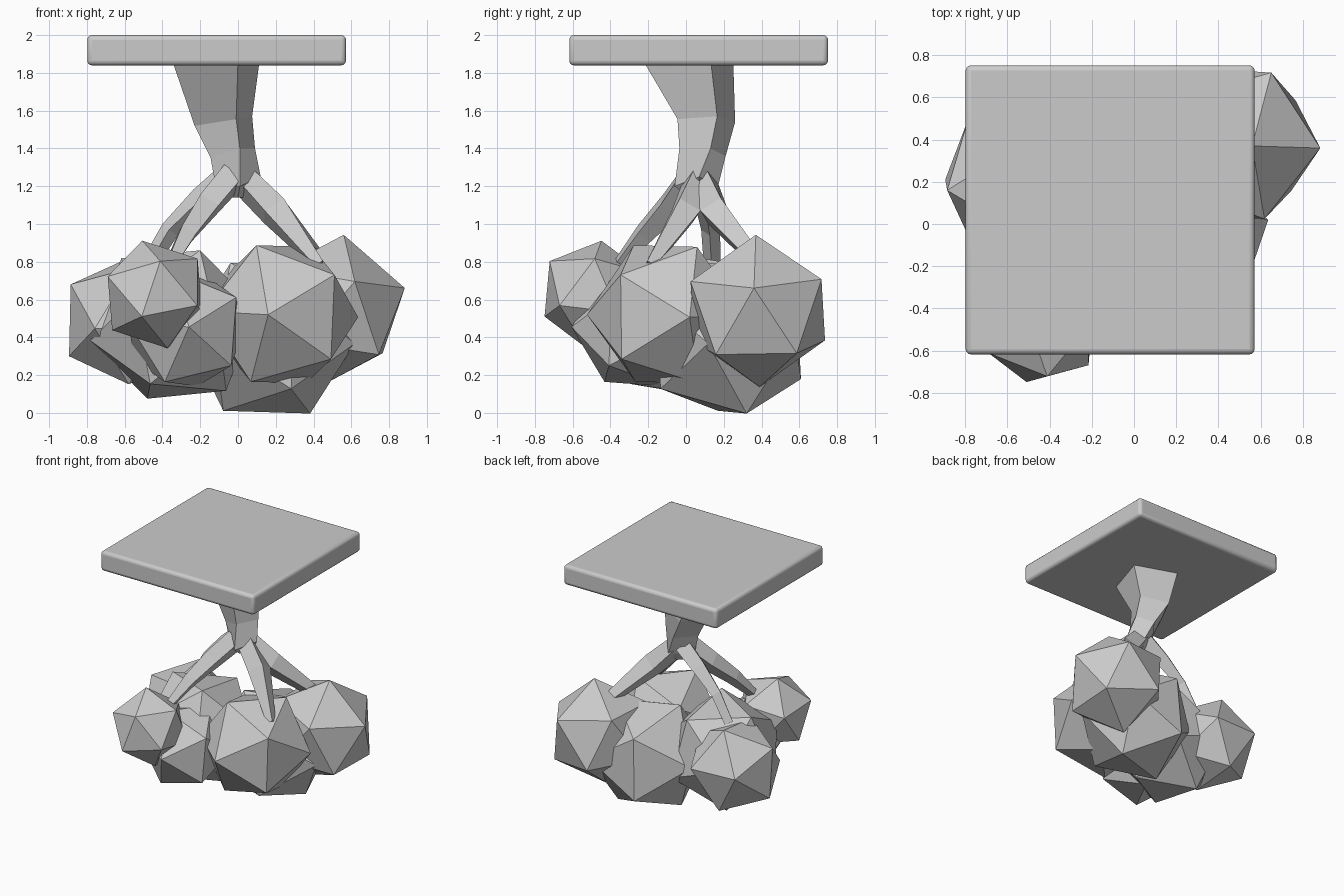
import bpy, bmesh
from mathutils import Vector, Matrix

if "Cube" in bpy.data.objects:
    bpy.data.objects.remove(bpy.data.objects["Cube"])


def finish(bm, name):
    bmesh.ops.recalc_face_normals(bm, faces=bm.faces)
    me = bpy.data.meshes.new(name)
    bm.to_mesh(me)
    bm.free()
    ob = bpy.data.objects.new(name, me)
    bpy.context.collection.objects.link(ob)
    return ob


def loft(bm, rings):
    """Skin a list of equal-length point rings and cap both ends."""
    rows = [[bm.verts.new(p) for p in ring] for ring in rings]
    n = len(rows[0])
    for a, b in zip(rows, rows[1:]):
        for i in range(n):
            j = (i + 1) % n
            bm.faces.new((a[i], a[j], b[j], b[i]))
    bm.faces.new(rows[0])
    bm.faces.new(rows[-1])


def frame(p, n):
    """Rotation whose z points along p and whose x leans towards n."""
    z = p.normalized()
    x = (n - z * n.dot(z)).normalized()
    return Matrix((x, z.cross(x), z)).transposed()


def ball(name, centre, radius, vert_a, vert_b):
    """Icosahedron turned so two neighbouring corners face vert_a and vert_b."""
    c = Vector(centre)
    bm = bmesh.new()
    bmesh.ops.create_icosphere(bm, subdivisions=1, radius=radius)
    top = max(bm.verts, key=lambda v: v.co.z)
    near = top.link_edges[0].other_vert(top)
    rot = frame(Vector(vert_a) - c, Vector(vert_b) - c) @ frame(top.co, near.co).transposed()
    bmesh.ops.transform(bm, matrix=Matrix.Translation(c) @ rot.to_4x4(), verts=bm.verts)
    return finish(bm, name)


def branch(name, path):
    """Four-sided tapering limb; path holds (x, y, z, radius)."""
    pts = [Vector(p[:3]) for p in path]
    rings = []
    for i, p in enumerate(pts):
        d = (pts[min(i + 1, len(pts) - 1)] - pts[max(i - 1, 0)]).normalized()
        m = frame(d, Vector((0, 0, 1)))
        r = path[i][3]
        rings.append([p + m @ Vector((a * r, b * r, 0))
                      for a, b in ((1, 0), (0, 1), (-1, 0), (0, -1))])
    bm = bmesh.new()
    loft(bm, rings)
    return finish(bm, name)


# Slab on top
bm = bmesh.new()
bmesh.ops.create_cube(bm, size=1)
bmesh.ops.scale(bm, vec=(1.37, 1.37, 0.16), verts=bm.verts)
bmesh.ops.translate(bm, vec=(-0.113, 0.067, 1.92), verts=bm.verts)
slab = finish(bm, "top_slab")
bev = slab.modifiers.new("rounded_edges", 'BEVEL')
bev.width, bev.segments = 0.025, 3
bpy.context.view_layer.objects.active = slab
slab.select_set(True)
bpy.ops.object.shade_smooth_by_angle()

# Trunk, upside down, flaring into the slab
bm = bmesh.new()
loft(bm, [
    [(0.0, -0.23, 1.87), (0.115, 0.13, 1.87), (-0.23, 0.25, 1.87), (-0.35, -0.1, 1.87)],
    [(-0.01, -0.045, 1.555), (0.075, 0.165, 1.57), (-0.13, 0.26, 1.54), (-0.23, 0.05, 1.52)],
    [(0.01, -0.035, 1.4), (0.09, 0.13, 1.4), (-0.03, 0.21, 1.36), (-0.145, 0.05, 1.35)],
    [(0.01, -0.06, 1.2), (0.12, 0.07, 1.25), (0.04, 0.17, 1.2), (-0.12, 0.06, 1.21)],
    [(0.0, 0.02, 1.14), (0.05, 0.07, 1.14), (0.01, 0.11, 1.14), (-0.05, 0.06, 1.14)],
])
finish(bm, "trunk")

# Four branches
branch("branch_front_left", [(-0.03, 0.03, 1.25, 0.085), (-0.16, -0.08, 1.1, 0.08),
                             (-0.27, -0.22, 0.95, 0.06), (-0.36, -0.36, 0.78, 0.035)])
branch("branch_front_right", [(0.03, 0.06, 1.23, 0.08), (0.19, 0.0, 1.07, 0.09),
                              (0.43, -0.19, 0.78, 0.035)])
branch("branch_back_right", [(0.03, 0.09, 1.23, 0.08), (0.19, 0.15, 1.07, 0.09),
                             (0.44, 0.38, 0.8, 0.045)])
branch("branch_back_left", [(-0.04, 0.09, 1.25, 0.08), (-0.19, 0.11, 1.13, 0.07),
                            (-0.36, 0.13, 0.97, 0.05), (-0.48, 0.14, 0.77, 0.045)])

# Foliage balls: centre, radius, two neighbouring corners
ball("foliage_front_left", (-0.44, -0.487, 0.627), 0.295,
     (-0.51, -0.75, 0.51), (-0.42, -0.73, 0.78))
ball("foliage_front_right", (0.23, -0.105, 0.522), 0.425,
     (0.16, -0.52, 0.52), (0.51, -0.34, 0.73))
ball("foliage_right", (0.494, 0.38, 0.54), 0.408,
     (0.88, 0.36, 0.66), (0.56, 0.37, 0.94))
ball("foliage_left", (-0.58, 0.2, 0.485), 0.365,
     (-0.885, 0.16, 0.68), (-0.865, 0.21, 0.315))
ball("foliage_low_back", (0.171, 0.224, 0.395), 0.461,
     (0.38, 0.32, 0.0), (-0.075, 0.17, 0.01))
ball("foliage_front_middle", (-0.28, -0.262, 0.445), 0.345,
     (-0.26, -0.6, 0.455), (-0.02, -0.4, 0.605))
ball("foliage_centre", (-0.34, 0.0, 0.468), 0.45,
     (-0.48, 0.17, 0.075), (-0.106, -0.02, 0.085))
